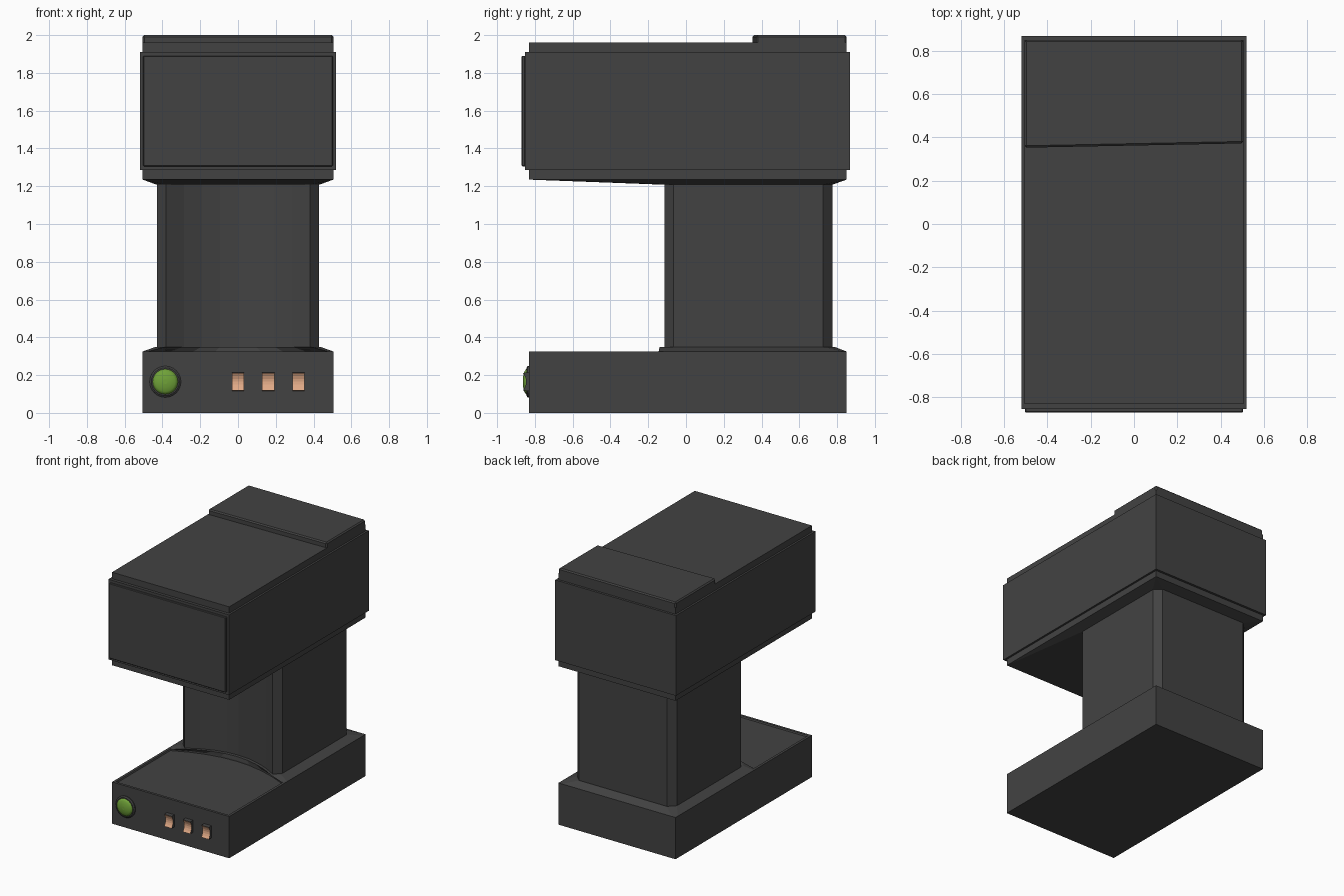
import bpy
import bmesh
import math

cube = bpy.data.objects.get("Cube")
if cube:
    bpy.data.objects.remove(cube, do_unlink=True)


def material(name, color):
    m = bpy.data.materials.new(name)
    m.use_nodes = True
    m.diffuse_color = (*color, 1)
    m.node_tree.nodes["Principled BSDF"].inputs["Base Color"].default_value = (*color, 1)
    return m


charcoal = material("charcoal", (0.055, 0.055, 0.055))
green = material("button green", (0.16, 0.36, 0.04))
copper = material("copper", (0.75, 0.4, 0.24))


def finish(name, bm, mat, bevel=0):
    bmesh.ops.recalc_face_normals(bm, faces=bm.faces)
    mesh = bpy.data.meshes.new(name)
    bm.to_mesh(mesh)
    bm.free()
    mesh.materials.append(mat)
    obj = bpy.data.objects.new(name, mesh)
    bpy.context.collection.objects.link(obj)
    if bevel:
        mod = obj.modifiers.new("edge", 'BEVEL')
        mod.width = bevel
        mod.segments = 1
    return obj


def loft(name, rings, mat, bevel=0):
    """Skin a stack of equal-length point rings and cap both ends."""
    bm = bmesh.new()
    loops = [[bm.verts.new(p) for p in ring] for ring in rings]
    n = len(loops[0])
    for a, b in zip(loops, loops[1:]):
        for i in range(n):
            j = (i + 1) % n
            bm.faces.new((a[i], a[j], b[j], b[i]))
    bm.faces.new(loops[0])
    bm.faces.new(loops[-1])
    return finish(name, bm, mat, bevel)


def rect(w, y0, y1, z):
    return [(-w, y0, z), (w, y0, z), (w, y1, z), (-w, y1, z)]


def box(name, w, y0, y1, z0, z1, mat, bevel=0):
    return loft(name, [rect(w, y0, y1, z0), rect(w, y0, y1, z1)], mat, bevel)


def outline(w, y0, y1, cut, z, depth=0.12, steps=8):
    """Chamfered rectangle whose front side is scooped inwards."""
    half = w - cut
    front = []
    for i in range(steps + 1):
        t = -1 + 2 * i / steps
        front.append((half * t, y0 + depth * (1 - t * t), z))
    return front + [(w, y0 + cut, z), (w, y1 - cut, z), (half, y1, z),
                    (-half, y1, z), (-w, y1 - cut, z), (-w, y0 + cut, z)]


# Base with a shallow tray in its top
bm = bmesh.new()
bottom = [bm.verts.new(p) for p in rect(0.505, -0.83, 0.85, 0)]
top = [bm.verts.new(p) for p in rect(0.505, -0.83, 0.85, 0.325)]
rim = [bm.verts.new(p) for p in rect(0.485, -0.81, 0.1, 0.325)]
floor = [bm.verts.new(p) for p in rect(0.48, -0.805, 0.1, 0.315)]
for a, b in ((bottom, top), (top, rim), (rim, floor)):
    for i in range(4):
        j = (i + 1) % 4
        bm.faces.new((a[i], a[j], b[j], b[i]))
bm.faces.new(bottom)
bm.faces.new(floor)
finish("base", bm, charcoal)

# Sloped foot and column with the scooped front
loft("column_foot", [outline(0.505, -0.145, 0.85, 0.03, 0.31),
                     outline(0.505, -0.145, 0.85, 0.03, 0.325),
                     outline(0.435, -0.14, 0.785, 0.05, 0.35)], charcoal)
loft("column", [outline(0.43, -0.115, 0.775, 0.05, z) for z in (0.33, 1.23)], charcoal)

# Head: tapered underside, core, outer shell and front panel
bm = bmesh.new()
neck = outline(0.43, -0.115, 0.775, 0.05, 1.208, depth=0, steps=1)
for p in neck + rect(0.505, -0.83, 0.85, 1.235):
    bm.verts.new(p)
bmesh.ops.convex_hull(bm, input=bm.verts)
bmesh.ops.dissolve_limit(bm, angle_limit=0.01, verts=bm.verts, edges=bm.edges)
finish("head_underside", bm, charcoal)
box("head_core", 0.505, -0.83, 0.85, 1.235, 1.96, charcoal)
box("head_shell", 0.52, -0.853, 0.868, 1.285, 1.91, charcoal)
box("front_panel", 0.502, -0.87, -0.85, 1.305, 1.89, charcoal, 0.004)

# Rear lid with a slightly skewed front edge
lid = [(-0.505, 0.352), (0.505, 0.372), (0.505, 0.85), (-0.505, 0.85)]
loft("rear_lid", [[(x, y, z) for x, y in lid] for z in (1.95, 2.0)], charcoal, 0.009)


def disc(radius, y, n=24):
    return [(-0.385 + radius * math.cos(math.tau * i / n), y,
             0.165 + radius * math.sin(math.tau * i / n)) for i in range(n)]


# Round power button in its collar
loft("button_collar", [disc(0.083, -0.82), disc(0.083, -0.838), disc(0.074, -0.845),
                       disc(0.068, -0.845)], charcoal)
dome = loft("power_button", [disc(0.067, -0.835), disc(0.067, -0.847), disc(0.052, -0.856),
                             disc(0.03, -0.862), disc(0.012, -0.864)], green)
for p in dome.data.polygons:
    p.use_smooth = len(p.vertices) == 4

# Three rocker switches with hollowed faces and dark cheeks
for k, x in enumerate((0.0, 0.16, 0.32)):
    profile = [(-0.82, 0.116)]
    for i in range(7):
        t = -1 + i / 3
        profile.append((-0.846 - 0.017 * t * t, 0.165 + 0.047 * t))
    profile.append((-0.82, 0.214))
    rocker = loft(f"rocker_switch_{k + 1}",
                  [[(x + s, y, z) for y, z in profile] for s in (-0.032, 0.032)], copper)
    rocker.data.materials.append(charcoal)
    for p in rocker.data.polygons:
        if abs(p.normal.y) < 0.3:
            p.material_index = 1
